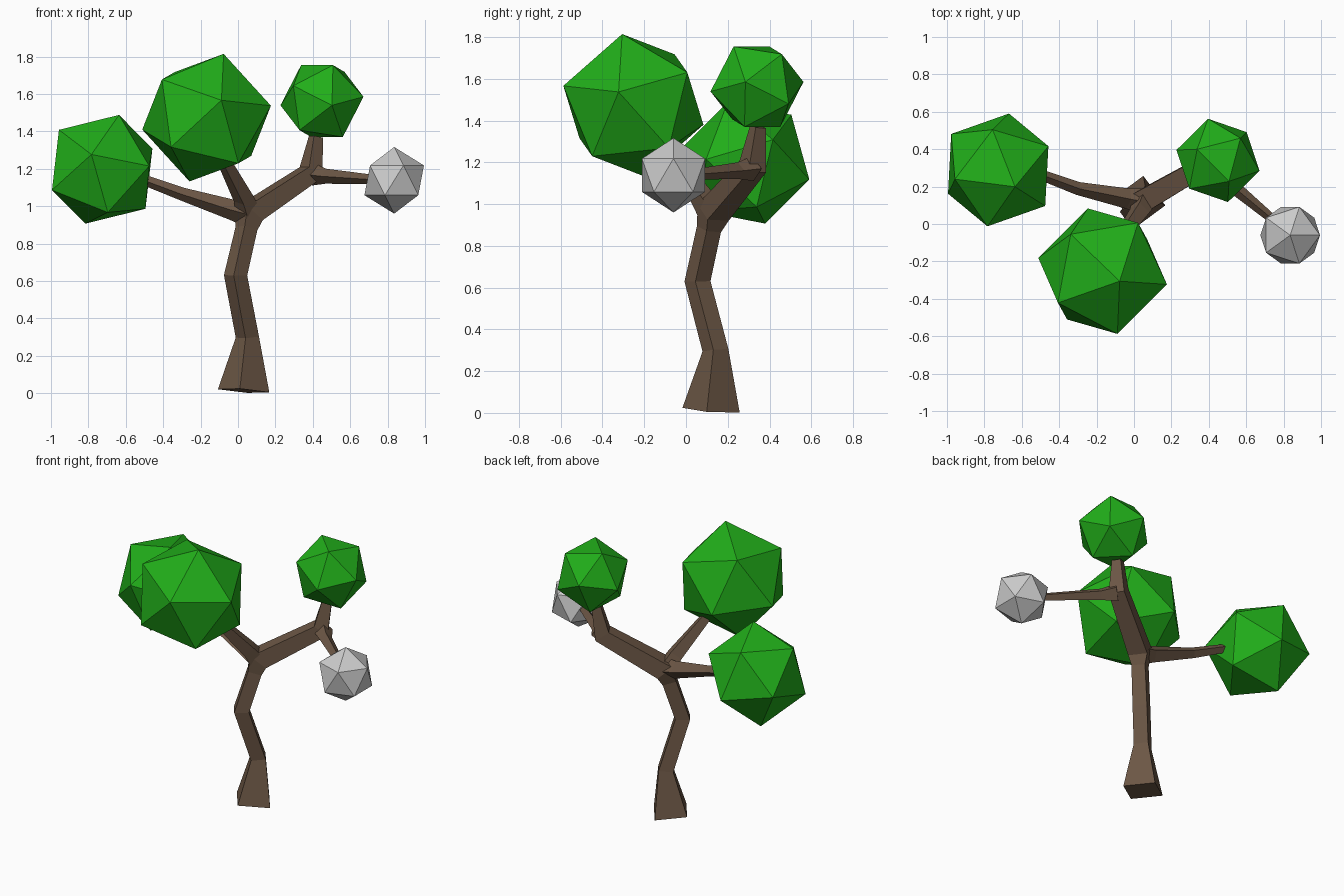
import bpy, bmesh
from mathutils import Vector, Matrix

if "Cube" in bpy.data.objects:
    bpy.data.objects.remove(bpy.data.objects["Cube"])


def material(name, rgb):
    m = bpy.data.materials.new(name)
    m.diffuse_color = (*rgb, 1)
    m.use_nodes = True
    m.node_tree.nodes["Principled BSDF"].inputs["Base Color"].default_value = m.diffuse_color
    return m


BARK = material("bark", (0.15, 0.095, 0.06))
LEAF = material("leaf", (0.015, 0.42, 0.01))


def add_object(name, bm, mat=None):
    bmesh.ops.recalc_face_normals(bm, faces=bm.faces)
    me = bpy.data.meshes.new(name)
    bm.to_mesh(me)
    bm.free()
    ob = bpy.data.objects.new(name, me)
    bpy.context.collection.objects.link(ob)
    if mat:
        me.materials.append(mat)


def limb(name, points, ref):
    """Four-sided tapered tube; points are (x, y, z, half diagonal)."""
    bm = bmesh.new()
    pos = [Vector(p[:3]) for p in points]
    rings = []
    u = Vector(ref)
    for i, p in enumerate(pos):
        t = Vector()
        if i > 0:
            t += (p - pos[i - 1]).normalized()
        if i < len(pos) - 1:
            t += (pos[i + 1] - p).normalized()
        t.normalize()
        u = (u - t * u.dot(t)).normalized()
        v = t.cross(u)
        r = points[i][3]
        rings.append([bm.verts.new(p + d * r) for d in (u, v, -u, -v)])
    for a, b in zip(rings, rings[1:]):
        for k in range(4):
            n = (k + 1) % 4
            bm.faces.new((a[k], a[n], b[n], b[k]))
    bm.faces.new(rings[0])
    bm.faces.new(rings[-1])
    add_object(name, bm, BARK)


def ball(name, centre, radius, pole=(0, 0, 1), side=(1, 0, 0), mat=None):
    """Icosahedron with one corner along pole and a neighbour towards side."""
    z = Vector(pole).normalized()
    x = Vector(side)
    x = (x - z * x.dot(z)).normalized()
    rot = Matrix((x, z.cross(x), z)).transposed().to_4x4()
    bm = bmesh.new()
    bmesh.ops.create_icosphere(bm, subdivisions=1, radius=radius,
                               matrix=Matrix.Translation(centre) @ rot)
    add_object(name, bm, mat)


# Trunk, bending into the right-hand branch and its upward shoot
limb("trunk", [(0.03, 0.12, 0.013, 0.139), (0.05, 0.141, 0.3, 0.063),
               (-0.013, 0.055, 0.63, 0.063), (0.045, 0.11, 0.88, 0.06),
               (0.06, 0.13, 0.96, 0.085), (0.39, 0.32, 1.18, 0.07),
               (0.417, 0.345, 1.37, 0.04)], (-0.137, 0.02, 0))

# Side branches
limb("left_branch", [(0.05, 0.12, 0.96, 0.07), (-0.03, 0.135, 0.98, 0.055),
                     (-0.3, 0.19, 1.065, 0.035), (-0.53, 0.275, 1.15, 0.027)], (0, 0, 1))
limb("front_branch", [(0.06, 0.13, 0.95, 0.07), (0.03, 0.07, 1.04, 0.055),
                      (-0.09, -0.1, 1.27, 0.035)], (1, 0, 0))
limb("fruit_twig", [(0.4, 0.32, 1.17, 0.06), (0.47, 0.25, 1.16, 0.04),
                    (0.73, 0.035, 1.142, 0.025)], (0, 0, 1))

# Foliage and fruit
ball("left_foliage", (-0.726, 0.289, 1.197), 0.317, (17, -17, 55), (-11, -56, 14), LEAF)
ball("front_foliage", (-0.168, -0.252, 1.473), 0.357, (17, -10, 63.5), (15, -63, 18), LEAF)
ball("right_foliage", (0.449, 0.34, 1.562), 0.23, (11, -21, 36), (10, -42, -4.6), LEAF)
ball("fruit", (0.835, -0.06, 1.138), 0.178)
